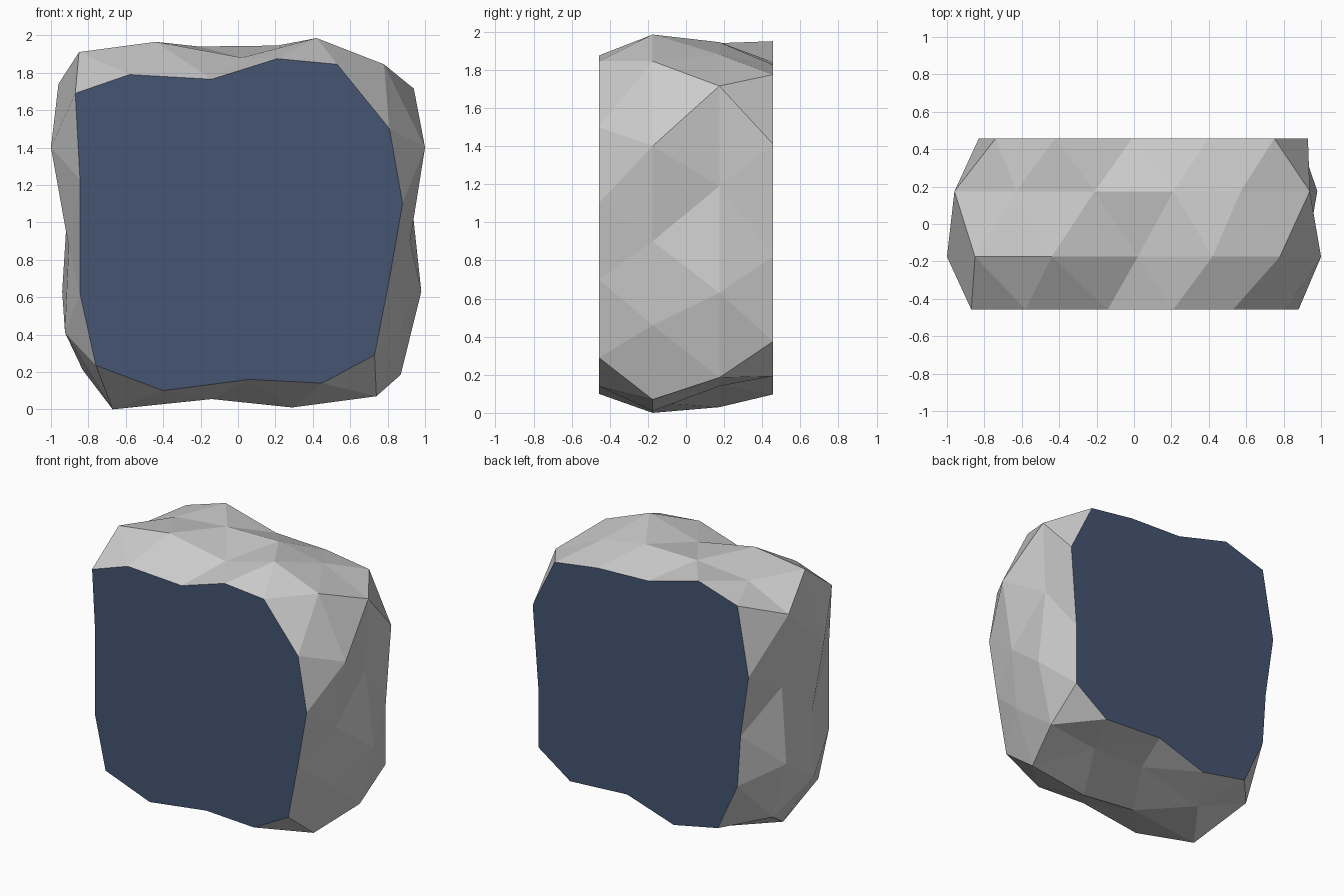
import bpy, bmesh
from mathutils import Vector

if "Cube" in bpy.data.objects:
    bpy.data.objects.remove(bpy.data.objects["Cube"])

CENTRE = Vector((0, 0, 1))

# Uneven (x, z) outlines of the stone slab from front to back, each clockwise from top left
front = [(-.87, 1.69), (-.58, 1.79), (-.14, 1.765), (.21, 1.875), (.53, 1.845),
         (.81, 1.50), (.88, 1.10), (.81, .70), (.73, .29), (.45, .14),
         (.06, .16), (-.40, .10), (-.76, .235), (-.845, .62), (-.845, 1.23)]
mid_front = [(-.85, 1.91), (-.44, 1.965), (.02, 1.88), (.42, 1.985), (.78, 1.845),
             (1.0, 1.40), (.92, .90), (.88, .46), (.74, .07), (.29, .01),
             (-.14, .055), (-.67, 0), (-.925, .41), (-.905, .87), (-1.0, 1.40)]
mid_back = [(-.96, 1.74), (-.63, 1.90), (-.21, 1.94), (.21, 1.945), (.57, 1.88),
            (.94, 1.715), (.92, 1.19), (.98, .63), (.87, .185), (.49, .14),
            (.08, .15), (-.41, .03), (-.83, .21), (-.94, .63), (-.905, 1.19)]
back = [(-.74, 1.85), (-.42, 1.95), (-.01, 1.84), (.40, 1.825), (.75, 1.775),
        (.93, 1.41), (.885, .82), (.885, .375), (.625, .193), (.16, .22),
        (-.22, .097), (-.58, .17), (-.74, .52), (-.765, .895), (-.83, 1.345)]


def add_ring(bm, outline, y):
    return [bm.verts.new((x, y, z)) for x, z in outline]


def stitch(bm, a, b):
    """Zigzag triangles; each point of b sits between two points of a."""
    n = len(a)
    for k in range(n):
        j = (k + 1) % n
        bm.faces.new((a[k], a[j], b[k]))
        bm.faces.new((b[k], a[j], b[j]))


def finish(bm, name):
    bm.normal_update()
    for f in bm.faces:
        if f.normal.dot(f.calc_center_median() - CENTRE) < 0:
            f.normal_flip()
    mesh = bpy.data.meshes.new(name)
    bm.to_mesh(mesh)
    bm.free()
    obj = bpy.data.objects.new(name, mesh)
    bpy.context.collection.objects.link(obj)
    return obj


# Rough faceted rim
bm = bmesh.new()
r1 = add_ring(bm, front, -.457)
r2 = add_ring(bm, mid_front, -.175)
r3 = add_ring(bm, mid_back, .175)
r4 = add_ring(bm, back, .457)
stitch(bm, r1, r2)
stitch(bm, r3, r2)
stitch(bm, r3, r4)
finish(bm, "stone_rim")

# Flat dark blue faces at front and back
navy = bpy.data.materials.new("dark_blue")
navy.diffuse_color = (.06, .09, .17, 1)
navy.use_nodes = True
navy.node_tree.nodes["Principled BSDF"].inputs["Base Color"].default_value = navy.diffuse_color
for name, outline, y in (("front_face", front, -.457), ("back_face", back, .457)):
    bm = bmesh.new()
    bm.faces.new(add_ring(bm, outline, y))
    finish(bm, name).data.materials.append(navy)
